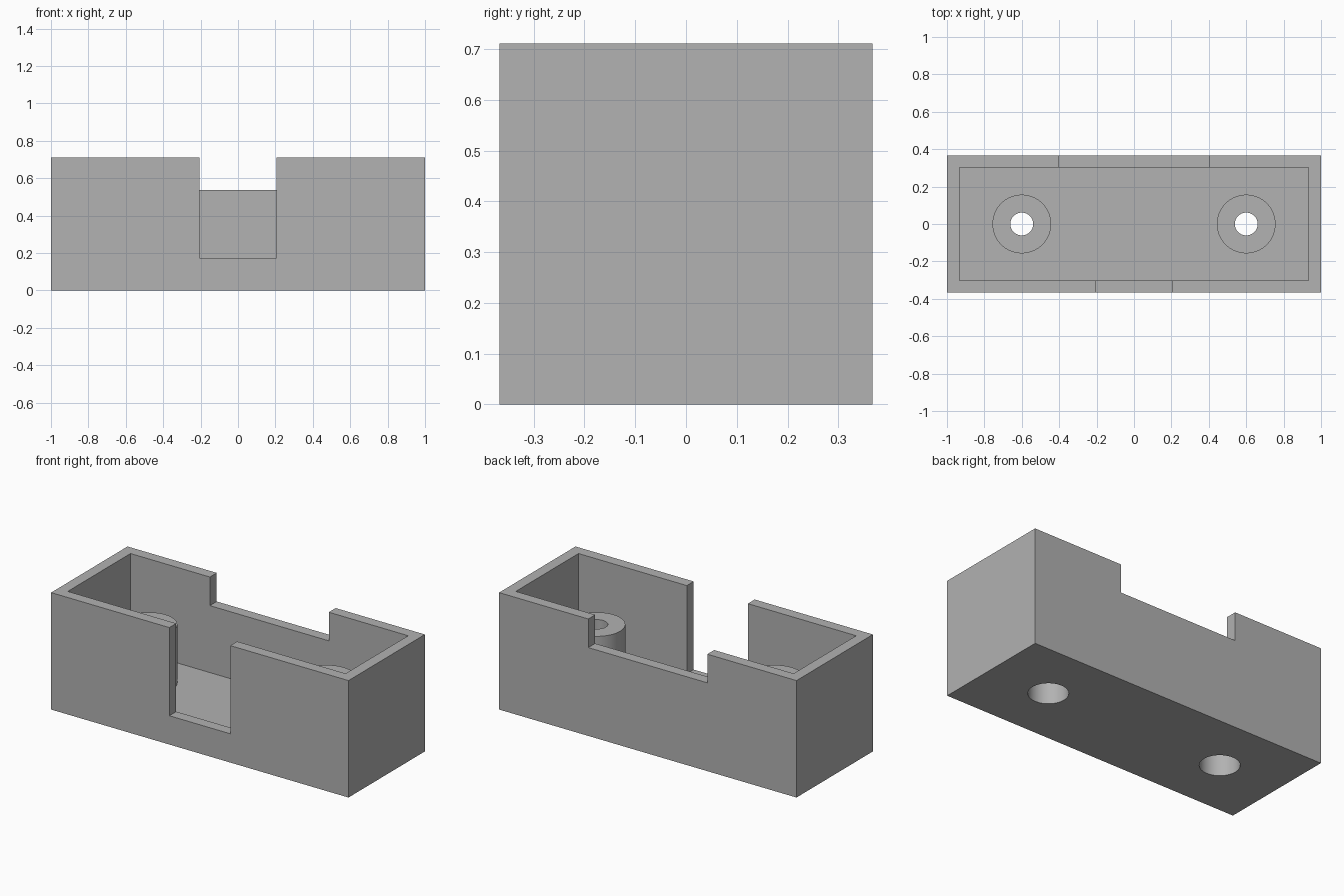
import bpy

old = bpy.data.objects.get("Cube")
if old:
    bpy.data.objects.remove(old, do_unlink=True)

# Overall dimensions
HALF_X, HALF_Y, HEIGHT = 1.0, 0.367, 0.711
WALL, FLOOR = 0.066, 0.13
POST_X, POST_TOP, POST_R = 0.6, 0.485, 0.157
HOLE_R, RECESS_R, RECESS_TOP = 0.061, 0.11, 0.41

grey = bpy.data.materials.new("plain grey")
grey.use_nodes = True
colour = (0.445, 0.445, 0.445, 1)
grey.diffuse_color = colour
grey.node_tree.nodes["Principled BSDF"].inputs["Base Color"].default_value = colour


def finish(name):
    obj = bpy.context.object
    obj.name = name
    obj.data.materials.append(grey)
    return obj


def box(name, low, high):
    centre = [(a + b) / 2 for a, b in zip(low, high)]
    bpy.ops.mesh.primitive_cube_add(size=1, location=centre)
    bpy.context.object.scale = [b - a for a, b in zip(low, high)]
    bpy.ops.object.transform_apply(location=True, rotation=False, scale=True)
    return finish(name)


def cylinder(name, x, radius, bottom, top):
    bpy.ops.mesh.primitive_cylinder_add(
        vertices=64, radius=radius, depth=top - bottom,
        location=(x, 0, (bottom + top) / 2))
    return finish(name)


def combine(target, tool, operation):
    mod = target.modifiers.new(tool.name, "BOOLEAN")
    mod.operation, mod.solver, mod.object = operation, "EXACT", tool
    bpy.ops.object.select_all(action="DESELECT")
    bpy.context.view_layer.objects.active = target
    target.select_set(True)
    bpy.ops.object.modifier_apply(modifier=mod.name)
    bpy.data.objects.remove(tool, do_unlink=True)


# Open-topped case
case = box("case", (-HALF_X, -HALF_Y, 0), (HALF_X, HALF_Y, HEIGHT))
ix, iy = HALF_X - WALL, HALF_Y - WALL
combine(case, box("cavity", (-ix, -iy, FLOOR), (ix, iy, 1)), "DIFFERENCE")

# Deep front notch and wide, shallow back notch
combine(case, box("front_notch", (-0.205, -0.5, 0.175), (0.205, -0.2, 1)), "DIFFERENCE")
combine(case, box("back_notch", (-0.4, 0.2, 0.537), (0.4, 0.5, 1)), "DIFFERENCE")

# Screw posts, bored through and recessed from below
for x in (-POST_X, POST_X):
    combine(case, cylinder("post", x, POST_R, FLOOR / 2, POST_TOP), "UNION")
    combine(case, cylinder("recess", x, RECESS_R, -0.1, RECESS_TOP), "DIFFERENCE")
    combine(case, cylinder("screw_hole", x, HOLE_R, 0.2, 0.6), "DIFFERENCE")

bpy.ops.object.select_all(action="DESELECT")
bpy.context.view_layer.objects.active = case
case.select_set(True)
bpy.ops.object.shade_smooth_by_angle(angle=0.5)
